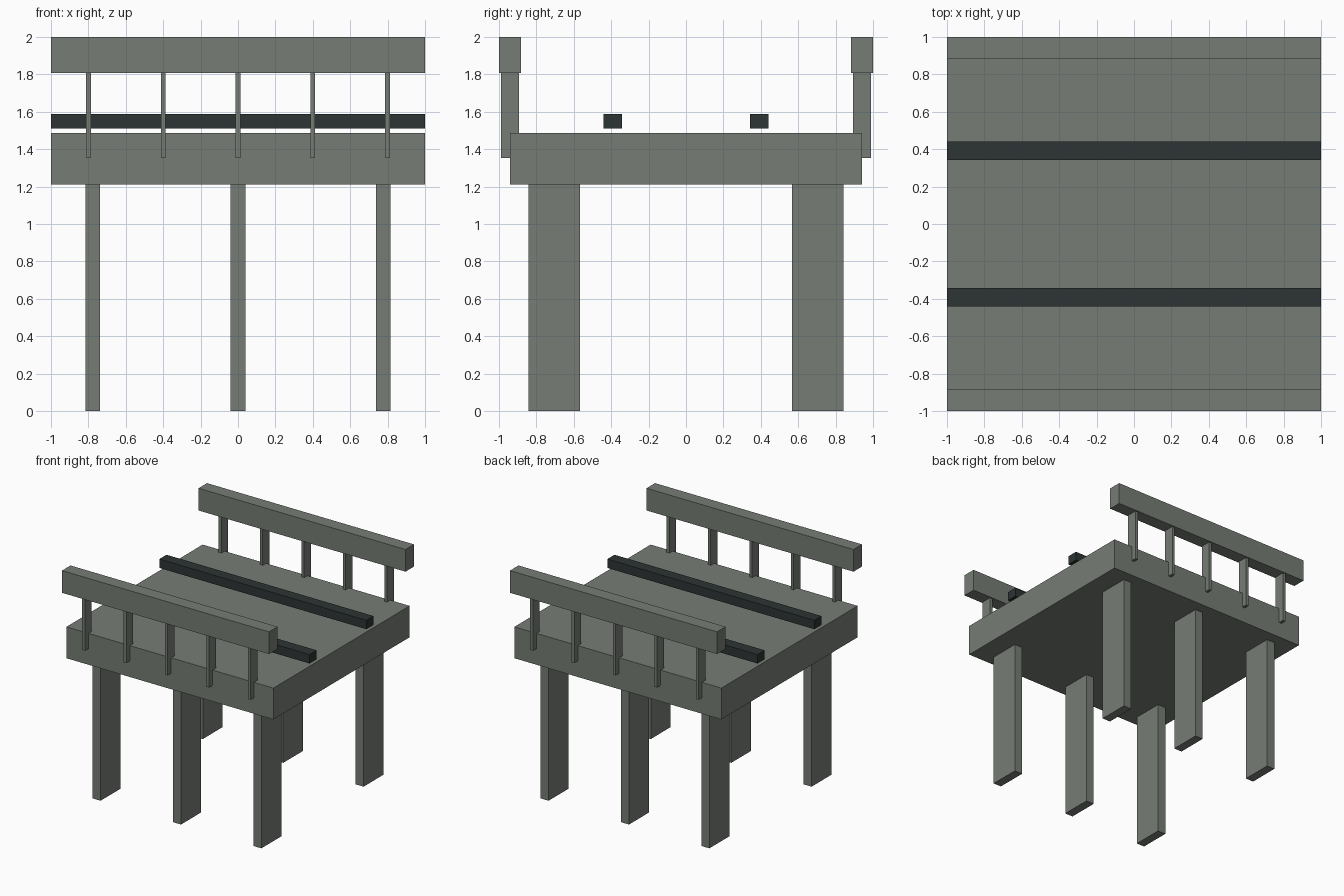
import bpy, bmesh
from mathutils import Vector

if "Cube" in bpy.data.objects:
    bpy.data.objects.remove(bpy.data.objects["Cube"])


def material(name, rgb):
    m = bpy.data.materials.new(name)
    m.diffuse_color = (*rgb, 1)
    m.use_nodes = True
    m.node_tree.nodes["Principled BSDF"].inputs["Base Color"].default_value = m.diffuse_color
    return m


CONCRETE = material("grey_green_concrete", (0.181, 0.205, 0.178))
STEEL = material("dark_steel", (0.026, 0.034, 0.033))


def box(name, lo, hi, mat):
    """Axis-aligned box between two corners."""
    lo, hi = Vector(lo), Vector(hi)
    bm = bmesh.new()
    bmesh.ops.create_cube(bm, size=1)
    for v in bm.verts:
        v.co = Vector(a * b for a, b in zip(v.co, hi - lo))
    mesh = bpy.data.meshes.new(name)
    bm.to_mesh(mesh)
    bm.free()
    mesh.materials.append(mat)
    ob = bpy.data.objects.new(name, mesh)
    ob.location = (lo + hi) / 2
    bpy.context.collection.objects.link(ob)


def pair(name, x0, x1, y0, y1, z0, z1, mat):
    """Box at +y and its mirror at -y."""
    box(name + "_back", (x0, y0, z0), (x1, y1, z1), mat)
    box(name + "_front", (x0, -y1, z0), (x1, -y0, z1), mat)


# Deck slab
box("deck", (-1, -0.94, 1.212), (1, 0.94, 1.486), CONCRETE)

# Support legs
for i, x in enumerate((-0.777, 0, 0.777)):
    pair(f"leg_{i + 1}", x - 0.039, x + 0.039, 0.568, 0.842, 0, 1.212, CONCRETE)

# Track rails, slightly above the deck
pair("track_rail", -1, 1, 0.343, 0.441, 1.51, 1.588, STEEL)

# Parapet beams and their posts
pair("parapet_beam", -1, 1, 0.883, 1, 1.806, 2, CONCRETE)
for i in range(5):
    x = -0.8 + 0.4 * i
    pair(f"parapet_post_{i + 1}", x - 0.013, x + 0.013, 0.894, 0.988, 1.352, 1.806, CONCRETE)
